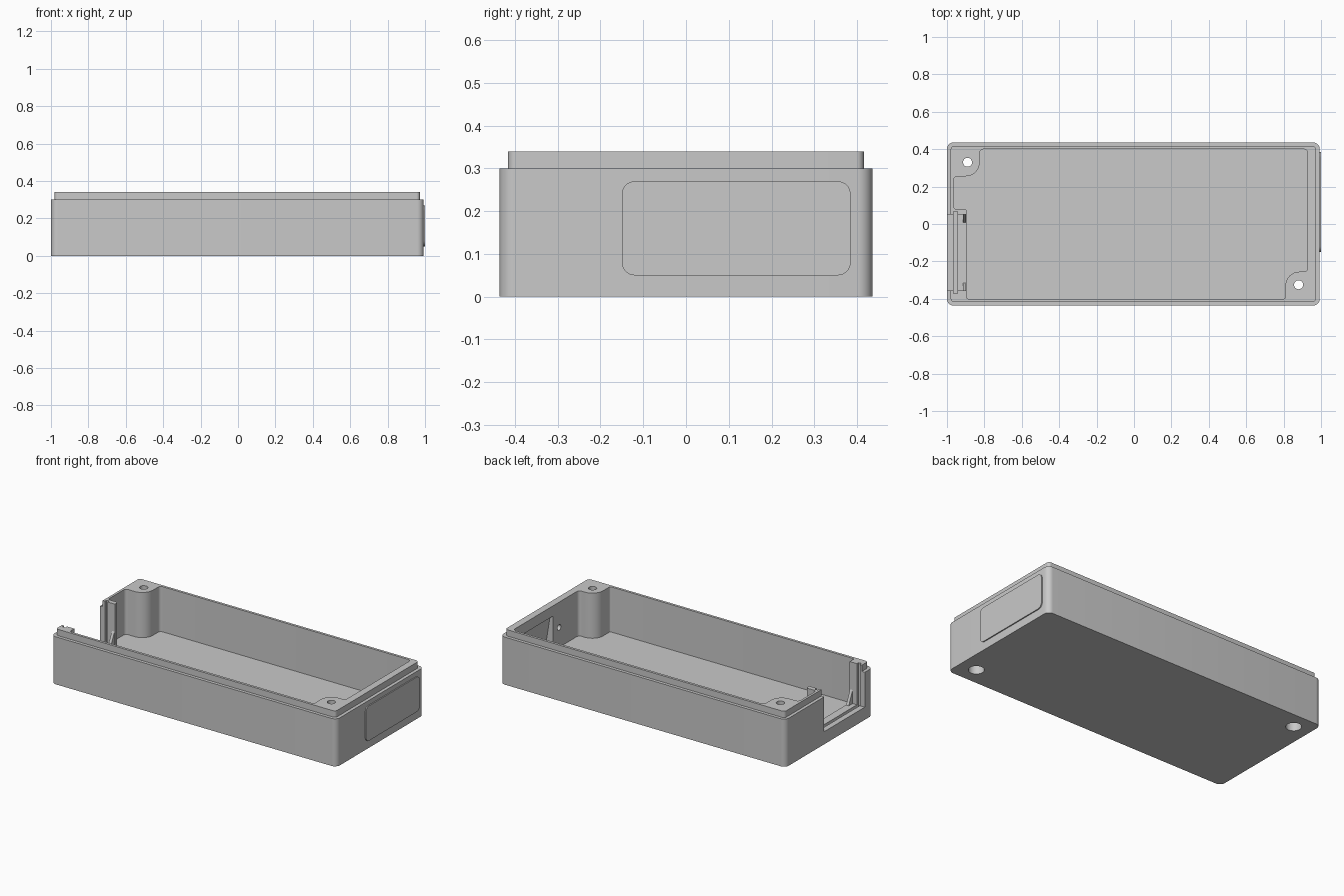
import bpy, bmesh, math
from mathutils import Vector

cube = bpy.data.objects.get("Cube")
if cube:
    bpy.data.objects.remove(cube, do_unlink=True)

grey = bpy.data.materials.new("plain grey")
grey.use_nodes = True
colour = (0.585, 0.585, 0.585, 1)
grey.diffuse_color = colour
grey.node_tree.nodes["Principled BSDF"].inputs["Base Color"].default_value = colour


def fillet(corners, steps=8):
    """Round each (u, v, radius) corner of a closed outline."""
    pts = []
    for i, (u, v, r) in enumerate(corners):
        p = Vector((u, v))
        if r == 0:
            pts.append(p)
            continue
        a = (Vector(corners[i - 1][:2]) - p).normalized()
        b = (Vector(corners[(i + 1) % len(corners)][:2]) - p).normalized()
        half = a.angle(b) / 2
        sweep = math.pi - 2 * half
        centre = p + (a + b).normalized() * (r / math.sin(half))
        start = p + a * (r / math.tan(half)) - centre
        end = p + b * (r / math.tan(half)) - centre
        for k in range(steps + 1):
            t = k / steps
            arm = start * math.sin((1 - t) * sweep) + end * math.sin(t * sweep)
            pts.append(centre + arm / math.sin(sweep))
    return pts


def rect(u0, u1, v0, v1, r=0):
    return fillet([(u0, v0, r), (u1, v0, r), (u1, v1, r), (u0, v1, r)])


def circle(u, v, r, n=32):
    return [(u + r * math.cos(math.tau * k / n), v + r * math.sin(math.tau * k / n)) for k in range(n)]


def prism(name, outline, lo, hi, axis="z"):
    """Extrude an outline along an axis."""
    place = {"x": lambda u, v, w: (w, u, v),
             "y": lambda u, v, w: (u, w, v),
             "z": lambda u, v, w: (u, v, w)}[axis]
    bm = bmesh.new()
    rings = [[bm.verts.new(place(p[0], p[1], w)) for p in outline] for w in (lo, hi)]
    n = len(outline)
    for ring in rings:
        bm.faces.new(ring)
    for i in range(n):
        j = (i + 1) % n
        bm.faces.new((rings[0][i], rings[0][j], rings[1][j], rings[1][i]))
    bmesh.ops.recalc_face_normals(bm, faces=bm.faces)
    mesh = bpy.data.meshes.new(name)
    bm.to_mesh(mesh)
    bm.free()
    mesh.materials.append(grey)
    obj = bpy.data.objects.new(name, mesh)
    bpy.context.collection.objects.link(obj)
    return obj


def combine(target, tool, operation="DIFFERENCE"):
    """Apply a boolean and remove the tool."""
    mod = target.modifiers.new("shape", "BOOLEAN")
    mod.operation, mod.object, mod.solver = operation, tool, "EXACT"
    bpy.context.view_layer.objects.active = target
    bpy.ops.object.modifier_apply(modifier=mod.name)
    bpy.data.objects.remove(tool, do_unlink=True)


# Outer shell with a stepped lip for the lid
floor, rim = 0.055, 0.34
case = prism("case_body", rect(-1, 0.993, -0.436, 0.436, 0.035), 0, 0.3)
combine(case, prism("lip", rect(-0.98, 0.972, -0.416, 0.416, 0.018), 0.2, rim), "UNION")

# Cavity outline leaves two corner screw bosses and the panel posts
cavity = fillet([
    (-0.895, -0.4, 0.01), (0.81, -0.4, 0.01), (0.81, -0.255, 0.075), (0.928, -0.255, 0.02),
    (0.928, 0.4, 0.02), (-0.825, 0.4, 0.02), (-0.825, 0.255, 0.075), (-0.965, 0.255, 0.02),
    (-0.965, 0.08, 0.015), (-0.895, 0.08, 0.01)])
combine(case, prism("cavity", cavity, floor, 0.5))

# Open end with a slot for a sliding panel
combine(case, prism("opening", rect(-1.1, -0.88, -0.355, 0.05), 0.08, 0.5))
combine(case, prism("panel_slot", rect(-0.965, -0.945, -0.372, 0.066), 0.062, 0.5))

# Screw holes with wide counterbores underneath
for x, y in ((-0.89, 0.33), (0.88, -0.325)):
    combine(case, prism("screw_hole", circle(x, y, 0.024), -0.1, 0.5))
    combine(case, prism("counterbore", circle(x, y, 0.045), -0.1, 0.2))

# Sloped pocket and small pin hole inside the closed end
pocket = [(0.9, 0.06), (0.983, 0.06), (0.948, 0.275), (0.9, 0.275)]
combine(case, prism("pocket", pocket, 0, 0.36, "y"))
combine(case, prism("pin_hole", circle(-0.06, 0.18, 0.018, 20), 0.9, 0.97, "x"))

# Raised plate on the closed end
plate = prism("end_plate", rect(-0.15, 0.385, 0.05, 0.27, 0.03), 0.988, 1, "x")

# Triangular braces between the sill and the posts
braces = [prism("brace", [(y, 0.07), (y + d, 0.07), (y, 0.17)], -0.915, -0.897, "x")
          for y, d in ((0.052, -0.05), (-0.357, 0.045))]

for obj in [case, plate] + braces:
    bpy.ops.object.select_all(action="DESELECT")
    obj.select_set(True)
    bpy.context.view_layer.objects.active = obj
    bpy.ops.object.shade_smooth_by_angle(angle=math.radians(30))
